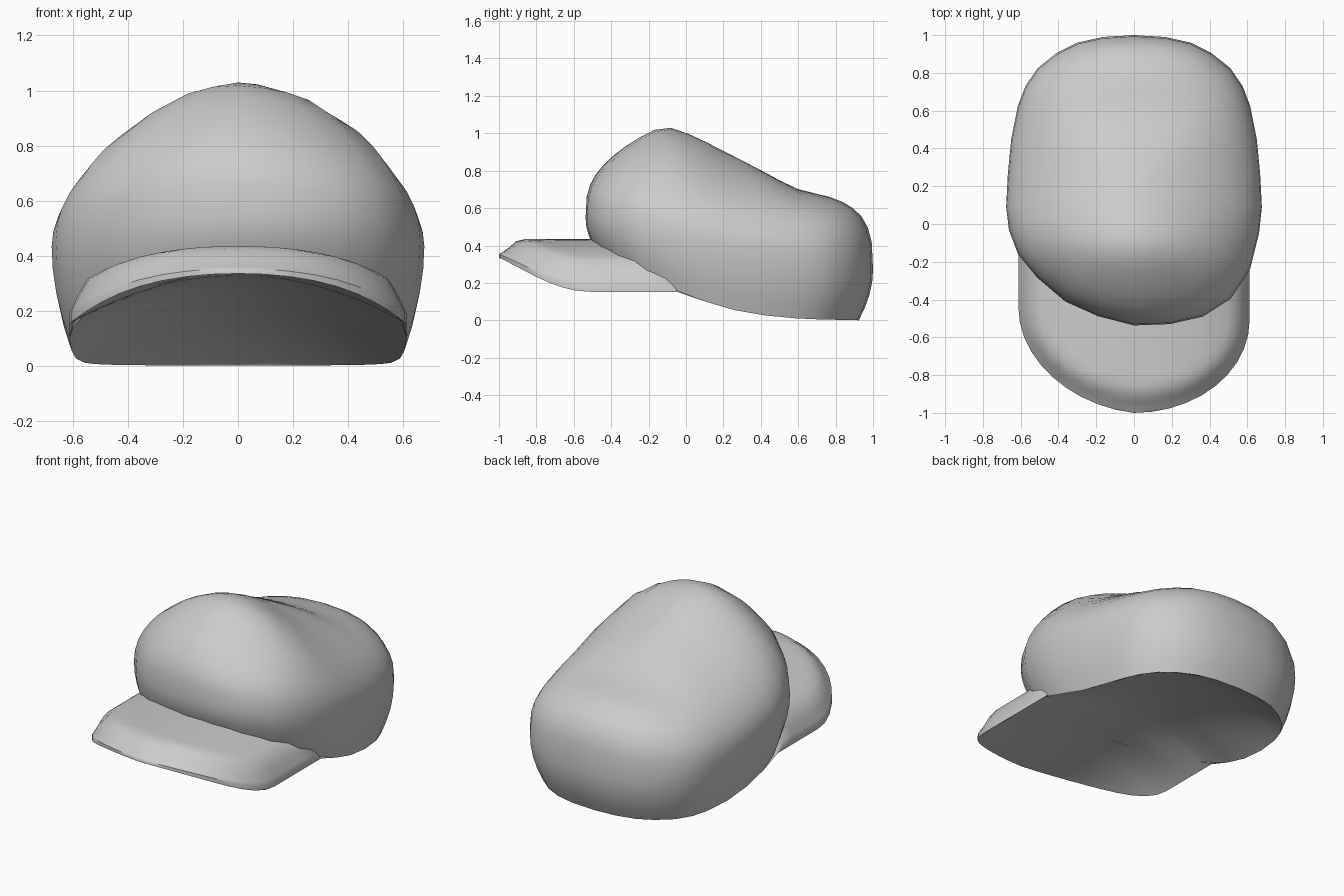
import bpy, bmesh, math

cube = bpy.data.objects.get("Cube")
if cube:
    bpy.data.objects.remove(cube, do_unlink=True)

grey = bpy.data.materials.new("cap grey")
grey.use_nodes = True
grey.diffuse_color = (0.6, 0.6, 0.6, 1)
grey.node_tree.nodes["Principled BSDF"].inputs["Base Color"].default_value = (0.6, 0.6, 0.6, 1)


def curve(points, t):
    """Smooth cubic interpolation through (position, value) pairs."""
    t = min(max(t, points[0][0]), points[-1][0])
    last = len(points) - 1

    def slope(i):
        a, b = points[max(i - 1, 0)], points[min(i + 1, last)]
        return (b[1] - a[1]) / (b[0] - a[0])

    for i in range(last):
        (x0, y0), (x1, y1) = points[i], points[i + 1]
        if t <= x1:
            h = x1 - x0
            u = (t - x0) / h
            return (y0 * (1 + 2 * u) * (1 - u) ** 2 + slope(i) * h * u * (1 - u) ** 2
                    + y1 * u * u * (3 - 2 * u) + slope(i + 1) * h * u * u * (u - 1))


def sheet(name, rows, wrap=False, outward=1):
    """Skin rows of points with quads into one smooth object facing up or down."""
    bm = bmesh.new()
    grid = [[bm.verts.new(p) for p in row] for row in rows]
    n = len(rows[0])
    for a, b in zip(grid, grid[1:]):
        for i in range(n if wrap else n - 1):
            j = (i + 1) % n
            bm.faces.new((a[i], a[j], b[j], b[i]))
    bmesh.ops.remove_doubles(bm, verts=bm.verts, dist=0.0005)
    bmesh.ops.recalc_face_normals(bm, faces=bm.faces)
    bm.normal_update()
    if sum(f.normal.z * f.calc_area() for f in bm.faces) * outward < 0:
        bmesh.ops.reverse_faces(bm, faces=bm.faces)
    mesh = bpy.data.meshes.new(name)
    bm.to_mesh(mesh)
    bm.free()
    obj = bpy.data.objects.new(name, mesh)
    bpy.context.collection.objects.link(obj)
    mesh.materials.append(grey)
    bpy.ops.object.select_all(action="DESELECT")
    obj.select_set(True)
    bpy.context.view_layer.objects.active = obj
    bpy.ops.object.shade_smooth_by_angle(angle=math.radians(40))


def lean(x, y, amount):
    """The cap sits a little askew: its right front is drawn back."""
    return y + amount * max(-x, 0) * min(1, max(0, -y / .4))


# Half plan outline of the crown, front to back
PLAN = [(0, -.537), (.19, -.53), (.365, -.49), (.513, -.395), (.614, -.24), (.662, -.05),
        (.677, .09), (.668, .265), (.65, .45), (.615, .625), (.575, .73), (.51, .825),
        (.41, .905), (.3, .96), (.165, .99), (0, 1)]
# Heights along y: crown top, lower rim and middle of the hollow
TOP = [(-.54, .91), (-.38, .97), (-.23, 1.02), (-.12, 1.045), (0, 1.005), (.25, .88),
       (.45, .78), (.6, .715), (.8, .71), (1, .73)]
RIM = [(-.5, .36), (-.3, .26), (-.05, .155), (.2, .07), (.36, .035), (.6, .01), (.93, 0)]
HOLLOW = [(-.51, .335), (0, .305), (.4, .22), (.75, .1), (.93, 0)]
CENTRE = .2
TUCK = .095

# Crown: rings from the tucked-in rim, over the widest line, to the peaked top
outline = PLAN + [(-x, lean(-x, y, .22)) for x, y in PLAN[-2:0:-1]]


def crown_point(p, s, q):
    x, y = p[0] * s, CENTRE + (p[1] - CENTRE) * s
    belt = .45 - .18 * y
    if q > 0:
        return x, y, belt + (curve(RIM, y) - belt) * q
    dx, dy = p[0] / .67, (p[1] - CENTRE) / .77
    power = 1.95 + 1.2 * dy * dy / (dx * dx + dy * dy)
    front = min(1, max(0, (.6 - y) / .6))
    top = curve(TOP, y) - .22 * (math.hypot(x, .1) - .1) * front
    return x, y, belt + (top - belt) * (1 - s ** power) ** (1 / power)


rings = []
for q in (1, .75, .5, .25):
    rings.append([crown_point(p, 1 - TUCK * q * q, q) for p in outline])
for k in range(13):
    s = max(math.cos(k / 12 * math.pi / 2), 0)
    rings.append([crown_point(p, s, 0) for p in outline])
sheet("crown", rings, wrap=True)

# Brim: arched plate with a rounded front and tapered back corners
HALF_WIDTH, ROUND_START, REACH = .612, -.51, .49
BACK = -.05
BRIM_LEAN = .11


def brim_width(y):
    d = min((y - ROUND_START) / REACH, 0)
    return HALF_WIDTH * math.sqrt(max(1 - d * d, 0))


def arch(x):
    return .335 - .3 * x ** 2 - .5 * x ** 4


def brim_point(x, y, thick):
    z = arch(x)
    if thick:
        dy = min((y - ROUND_START) / REACH, 0)
        r = math.hypot(x / HALF_WIDTH, dy)
        bevel = .09 + .2 * dy * dy
        taper = min(1, (BACK - y) / .06)
        z += taper * (.018 + .05 * x * x + .082 * min(1, max(0, 1 - r) / bevel))
    return x, lean(x, y, BRIM_LEAN), z


COLS = 20
spread = [math.sin((2 * i / COLS - 1) * math.pi / 2) for i in range(COLS + 1)]
front_ys = [ROUND_START - REACH * math.cos(k / 10 * math.pi / 2) for k in range(11)]
side_ys = [-.35, -.22, -.11, BACK]
brim_rows = []
for y in front_ys + side_ys:
    w = brim_width(y)
    brim_rows.append([brim_point(-w, y, False)] + [brim_point(w * u, y, True) for u in spread]
                     + [brim_point(w, y, False)])
# front lip closes the thin edge at the tip
brim_rows.insert(0, [brim_rows[0][0]] * len(brim_rows[0]))
sheet("brim", brim_rows)

# Underside: one hollowed surface from the brim tip to the back rim
rim_half = [(CENTRE + (y - CENTRE) * (1 - TUCK), x * (1 - TUCK)) for x, y in PLAN]
rim_half = [p for p in rim_half if p[0] > .05]
under_rows = []
for y in front_ys:
    w = brim_width(y)
    under_rows.append([brim_point(w * u, y, False) for u in spread])
for y, w in [(y, HALF_WIDTH) for y in side_ys] + rim_half:
    edge = arch(w) if y <= BACK else curve(RIM, y)
    middle = max(curve(HOLLOW, y), edge)
    under_rows.append([(w * u, lean(w * u, y, BRIM_LEAN), middle + (edge - middle) * u * u)
                       for u in spread])
sheet("underside", under_rows, outward=-1)
